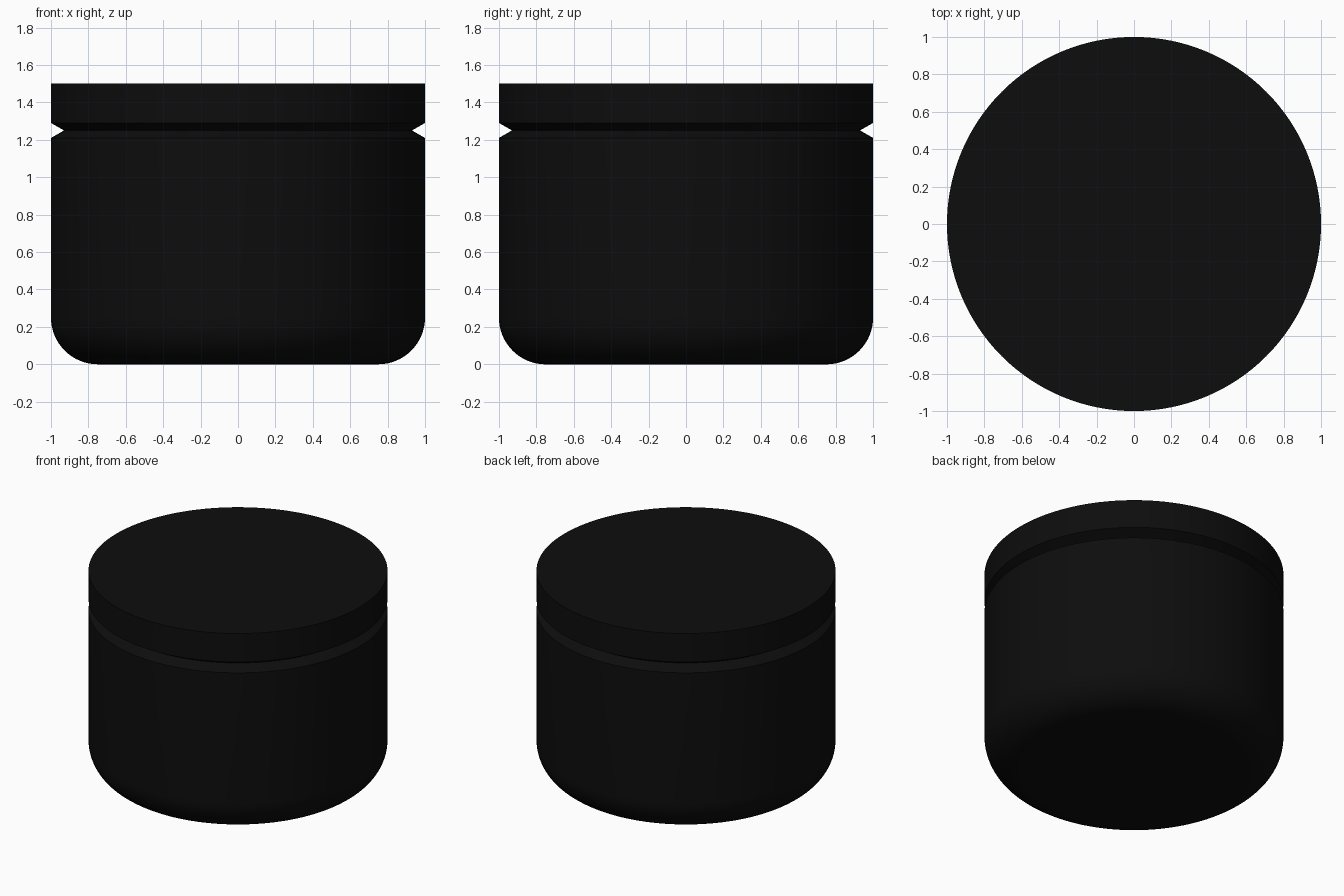
import bpy, bmesh
from math import sin, cos, pi, radians

if "Cube" in bpy.data.objects:
    bpy.data.objects.remove(bpy.data.objects["Cube"])

SEGMENTS = 128

black = bpy.data.materials.new("black")
black.diffuse_color = (0.004, 0.004, 0.004, 1)
black.use_nodes = True
black.node_tree.nodes["Principled BSDF"].inputs["Base Color"].default_value = black.diffuse_color


def lathe(name, profile):
    """Spin an (r, z) profile around the z axis."""
    bm = bmesh.new()
    verts = [bm.verts.new((r, 0, z)) for r, z in profile]
    edges = [bm.edges.new(pair) for pair in zip(verts, verts[1:])]
    bmesh.ops.spin(bm, geom=verts + edges, cent=(0, 0, 0), axis=(0, 0, 1),
                   angle=2 * pi, steps=SEGMENTS, use_merge=True)
    bmesh.ops.remove_doubles(bm, verts=bm.verts, dist=1e-5)
    # close the flat end
    z_end = profile[0][1]
    rim = [e for e in bm.edges if e.is_boundary
           and all(abs(v.co.z - z_end) < 1e-4 for v in e.verts)]
    bmesh.ops.contextual_create(bm, geom=rim)
    bmesh.ops.recalc_face_normals(bm, faces=bm.faces)
    # make sure the flat end faces outward
    cap = max(bm.faces, key=lambda f: len(f.verts))
    if cap.normal.z * (z_end - 1.25) < 0:
        bmesh.ops.reverse_faces(bm, faces=bm.faces)
    mesh = bpy.data.meshes.new(name)
    bm.to_mesh(mesh)
    bm.free()
    obj = bpy.data.objects.new(name, mesh)
    bpy.context.collection.objects.link(obj)
    mesh.materials.append(black)
    bpy.ops.object.select_all(action='DESELECT')
    obj.select_set(True)
    bpy.context.view_layer.objects.active = obj
    bpy.ops.object.shade_smooth_by_angle(angle=radians(30))
    return obj


# Body: flat base, rounded lower edge, straight wall, lower half of groove
radius = 0.25
corner = [(1 - radius + radius * sin(t), radius - radius * cos(t))
          for t in (i * pi / 2 / 16 for i in range(17))]
lathe("jar_body", corner + [(1, 1.21), (0.93, 1.25)])

# Lid: flat top, straight rim, upper half of groove
lathe("jar_lid", [(1, 1.5), (1, 1.29), (0.93, 1.25)])
